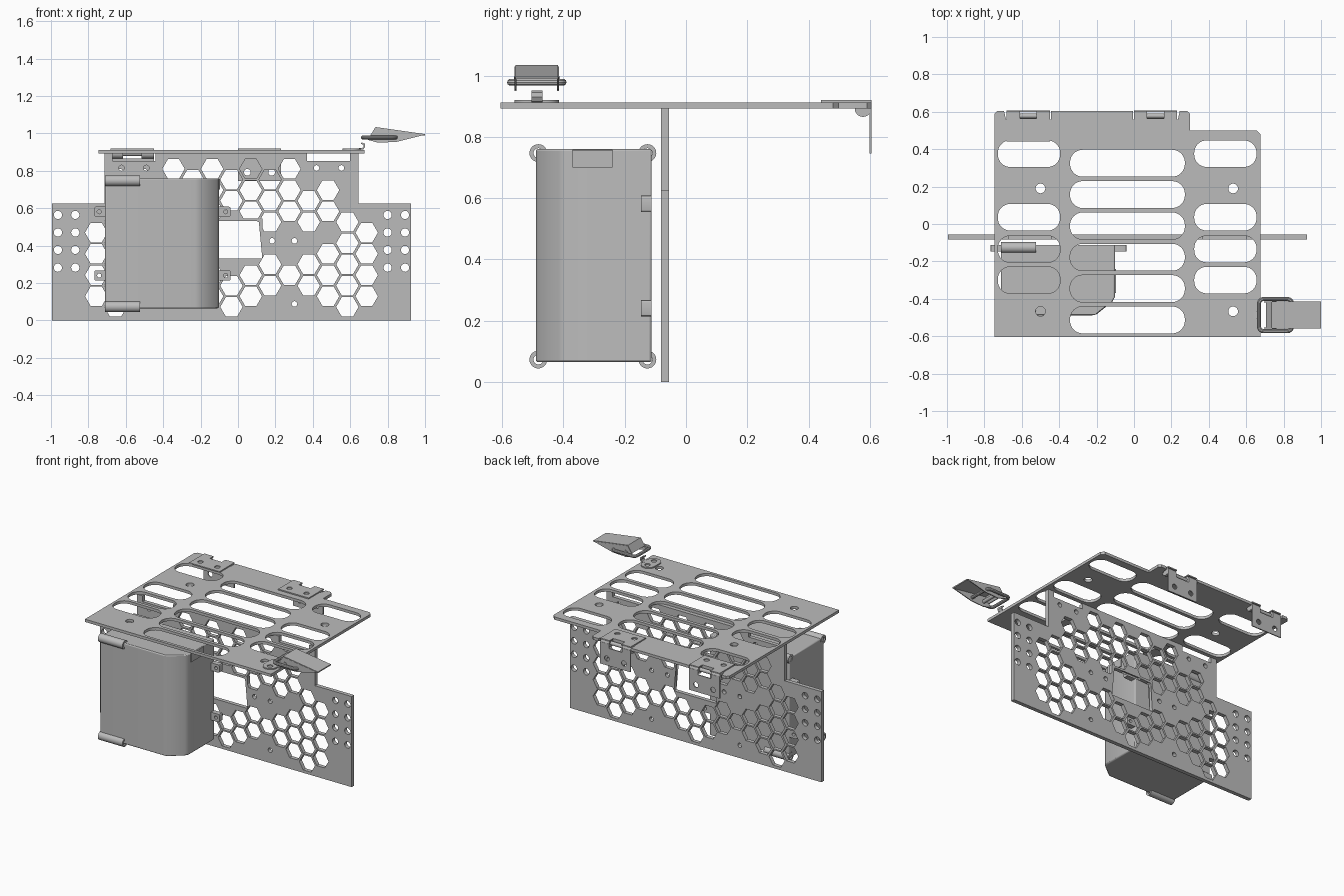
import bpy, bmesh
from math import sin, cos, pi, radians
from mathutils import Matrix, Vector

cube = bpy.data.objects.get("Cube")
if cube:
    bpy.data.objects.remove(cube, do_unlink=True)

grey = bpy.data.materials.new("matte grey")
grey.use_nodes = True
grey.diffuse_color = (0.5, 0.5, 0.5, 1)
grey.node_tree.nodes["Principled BSDF"].inputs["Base Color"].default_value = (0.5, 0.5, 0.5, 1)

# Drawing planes: outline (a, b) and thickness direction
FLAT = Matrix.Identity(4)
FRONT = Matrix.Rotation(pi / 2, 4, "X")
SIDE = Matrix(((0, 0, 1, 0), (1, 0, 0, 0), (0, 1, 0, 0), (0, 0, 0, 1)))
parts = []


def finish(name, bm):
    bmesh.ops.remove_doubles(bm, verts=bm.verts, dist=1e-5)
    bmesh.ops.recalc_face_normals(bm, faces=bm.faces)
    mesh = bpy.data.meshes.new(name)
    bm.to_mesh(mesh)
    bm.free()
    mesh.materials.clear()
    mesh.materials.append(grey)
    ob = bpy.data.objects.new(name, mesh)
    bpy.context.collection.objects.link(ob)
    parts.append(ob)
    return ob


def sheet(name, loops, low, high, plane=FLAT):
    """Extrude an outline with holes between two offsets along the plane normal."""
    curve = bpy.data.curves.new(name, "CURVE")
    curve.dimensions, curve.fill_mode = "2D", "BOTH"
    curve.extrude = (high - low) / 2
    for loop in loops:
        spline = curve.splines.new("POLY")
        spline.points.add(len(loop) - 1)
        for point, (a, b) in zip(spline.points, loop):
            point.co = (a, b, 0, 1)
        spline.use_cyclic_u = True
    temp = bpy.data.objects.new(name + " outline", curve)
    bpy.context.collection.objects.link(temp)
    deps = bpy.context.evaluated_depsgraph_get()
    mesh = bpy.data.meshes.new_from_object(temp.evaluated_get(deps))
    bm = bmesh.new()
    bm.from_mesh(mesh)
    bm.transform(plane @ Matrix.Translation((0, 0, (low + high) / 2)))
    bpy.data.objects.remove(temp, do_unlink=True)
    bpy.data.curves.remove(curve)
    bpy.data.meshes.remove(mesh)
    return finish(name, bm)


def ring(a, b, r, n=20):
    return [(a + r * cos(2 * pi * i / n), b + r * sin(2 * pi * i / n)) for i in range(n)]


def rounded(a0, a1, b0, b1, r, n=8):
    pts = []
    corners = ((a1 - r, b1 - r), (a0 + r, b1 - r), (a0 + r, b0 + r), (a1 - r, b0 + r))
    for k, (a, b) in enumerate(corners):
        for i in range(n + 1):
            t = pi / 2 * (k + i / n)
            pts.append((a + r * cos(t), b + r * sin(t)))
    return pts


def rect(a0, a1, b0, b1):
    return [(a0, b0), (a1, b0), (a1, b1), (a0, b1)]


def rod(name, start, end, r, n=20):
    start, end = Vector(start), Vector(end)
    bm = bmesh.new()
    turn = (end - start).to_track_quat("Z", "Y").to_matrix().to_4x4()
    bmesh.ops.create_cone(bm, cap_ends=True, segments=n, radius1=r, radius2=r,
                          depth=(end - start).length,
                          matrix=Matrix.Translation((start + end) / 2) @ turn)
    return finish(name, bm)


def wire(name, points, r, cyclic):
    curve = bpy.data.curves.new(name, "CURVE")
    curve.dimensions, curve.bevel_depth, curve.bevel_resolution = "3D", r, 3
    curve.use_fill_caps = True
    spline = curve.splines.new("POLY")
    spline.points.add(len(points) - 1)
    for point, co in zip(spline.points, points):
        point.co = (*co, 1)
    spline.use_cyclic_u = cyclic
    ob = bpy.data.objects.new(name, curve)
    bpy.context.collection.objects.link(ob)
    mesh = bpy.data.meshes.new_from_object(ob.evaluated_get(bpy.context.evaluated_depsgraph_get()))
    bpy.data.objects.remove(ob, do_unlink=True)
    bm = bmesh.new()
    bm.from_mesh(mesh)
    return finish(name, bm)


# Top plate with slots and screw holes
top = [(-0.745, -0.605), (0.675, -0.605), (0.675, 0.48), (0.655, 0.5), (0.3, 0.5), (0.3, 0.59),
       (0.285, 0.605), (0.245, 0.605), (0.235, 0.56), (-0.005, 0.56), (-0.005, 0.605),
       (-0.445, 0.605), (-0.445, 0.56), (-0.685, 0.56), (-0.695, 0.605), (-0.73, 0.605),
       (-0.745, 0.59)]
slots = [rounded(x, x + 0.333, y - 0.071, y + 0.071, 0.066)
         for x in (-0.728, 0.322) for y in (0.376, 0.036, -0.134, -0.3)]
slots += [rounded(-0.342, 0.272, y - 0.072, y + 0.072, 0.068)
          for y in [0.325 - 0.1676 * i for i in range(6)]]
holes = [ring(x, y, 0.026) for x in (-0.5, 0.53) for y in (0.19, -0.467)]
sheet("top plate", [top] + slots + holes, 0.893, 0.912)

# Honeycomb wall, symmetric about its own centre line
MID = -0.035
half = [(0.96, 0), (0.96, 0.625), (0.68, 0.625), (0.68, 0.893), (0.635, 0.893),
        (0.635, 0.853), (0.405, 0.853), (0.405, 0.893)]
wall = [(MID + x, z) for x, z in half] + [(MID - x, z) for x, z in reversed(half)]
# Rows kept in each column, counted from the centre outwards
rows = [(0, 1, 5, 6), (0, 1, 2, 5, 6), (0, 1, 2, 4, 5), (0, 1, 2, 5), (1, 2, 4, 5),
        (1, 2, 4, 5, 6), (2, 3, 4, 5, 6), (3, 4, 5, 6)]
cells = []
for col, kept in enumerate(rows):
    for row in kept:
        z = 0.81 - 0.1135 * (row + (0 if col % 2 else 0.5))
        for side in ((1, -1) if col else (1,)):
            cells.append(ring(MID + side * col * 0.1033, z, 0.06, 6))
cells.append(rect(MID - 0.16, MID + 0.165, 0.33, 0.545))
for s in (1, -1):
    cells += [ring(MID + s * x, z, 0.022) for x in (0.835, 0.928)
              for z in (0.564, 0.47, 0.377, 0.282)]
    cells += [ring(MID + s * x, z, 0.015) for x, z in
              ((0.455, 0.815), (0.588, 0.815), (0.217, 0.425), (0.337, 0.425), (0.337, 0.088))]
sheet("honeycomb wall", [wall] + cells, 0.055, 0.082, FRONT)

# Power unit housing with one curved front corner
body = [(-0.71, -0.112), (-0.71, -0.49), (-0.23, -0.49), (-0.2, -0.483), (-0.115, -0.415),
        (-0.102, -0.39), (-0.102, -0.112)]
housing = sheet("housing", [body], 0.065, 0.76)
bevel = housing.modifiers.new("soft edges", "BEVEL")
bevel.width, bevel.segments, bevel.limit_method = 0.01, 2, "ANGLE"
bevel.angle_limit = radians(50)
sheet("housing side panel", [rect(-0.37, -0.24, 0.70, 0.757)], -0.104, -0.095, SIDE)
for y in (-0.482, -0.126):
    for z in (0.073, 0.747):
        sheet("housing screw tube", [ring(y, z, 0.029, 28), ring(y, z, 0.016)],
              -0.712, -0.525, SIDE)
for x0, x1 in ((-0.768, -0.7), (-0.11, -0.04)):
    hx = -0.742 if x0 < -0.5 else -0.066
    for z in (0.24, 0.581):
        sheet("housing clip", [rounded(x0, x1, z - 0.027, z + 0.027, 0.008, 3),
                               ring(hx, z, 0.011)], 0.112, 0.147, FRONT)

# Two hinges on the rear edge
for cx in (-0.565, 0.115):
    x0, x1 = cx - 0.116, cx + 0.116
    upper = [(x0, 0.44), (x1, 0.44), (x1, 0.605), (cx + 0.045, 0.605), (cx + 0.045, 0.565),
             (cx - 0.045, 0.565), (cx - 0.045, 0.605), (x0, 0.605)]
    sheet("hinge upper leaf", [upper] + [ring(cx + d, 0.49, 0.018) for d in (-0.065, 0.065)],
          0.912, 0.92)
    lower = [(x0, 0.745), (x1, 0.745), (x1, 0.895), (cx + 0.05, 0.895), (cx + 0.05, 0.865),
             (cx - 0.05, 0.865), (cx - 0.05, 0.895), (x0, 0.895)]
    sheet("hinge hanging leaf", [lower] + [ring(cx + d, 0.792, 0.018) for d in (-0.065, 0.065)],
          -0.606, -0.599, FRONT)
    for a, b in ((x0, cx - 0.05), (cx + 0.05, x1)):
        rod("hinge barrel", (a, 0.578, 0.892), (b, 0.578, 0.892), 0.027)
    rod("hinge pin", (x0, 0.578, 0.892), (x1, 0.578, 0.892), 0.013)

# Toggle latch: base, hook, wire loop and folded lever
LY = -0.487
sheet("latch base", [rounded(0.56, 0.655, LY - 0.073, LY + 0.073, 0.045),
                     ring(0.61, LY - 0.035, 0.018), ring(0.61, LY + 0.035, 0.018)], 0.912, 0.92)
hook = [(0.64, 0.912), (0.672, 0.915), (0.68, 0.93), (0.678, 0.945), (0.66, 0.952),
        (0.658, 0.945), (0.67, 0.938), (0.671, 0.928), (0.665, 0.922), (0.64, 0.92)]
sheet("latch hook", [hook], -LY - 0.018, -LY + 0.018, FRONT)
wire("latch wire loop", [(x, y, 0.978) for x, y in
                         rounded(0.668, 0.845, LY - 0.086, LY + 0.086, 0.025, 4)], 0.011, True)
flange = [(0.695, 0.965), (0.705, 0.985), (0.735, 1.03), (1.0, 0.993), (0.85, 0.955), (0.75, 0.95)]
cover = [(0.705, 0.985), (0.735, 1.034), (1.0, 0.996), (1.0, 0.988), (0.738, 1.024), (0.713, 0.983)]
for s in (1, -1):
    y = -LY + s * 0.069
    sheet("latch lever flange", [flange], y - 0.003, y + 0.003, FRONT)
sheet("latch lever cover", [cover], -LY - 0.07, -LY + 0.07, FRONT)
rod("latch pin", (0.75, LY - 0.075, 0.985), (0.75, LY + 0.075, 0.985), 0.012)

# Smooth the round surfaces and keep the edges sharp
bpy.ops.object.select_all(action="DESELECT")
for ob in parts:
    ob.select_set(True)
bpy.context.view_layer.objects.active = parts[0]
bpy.ops.object.shade_smooth_by_angle(angle=radians(30))
